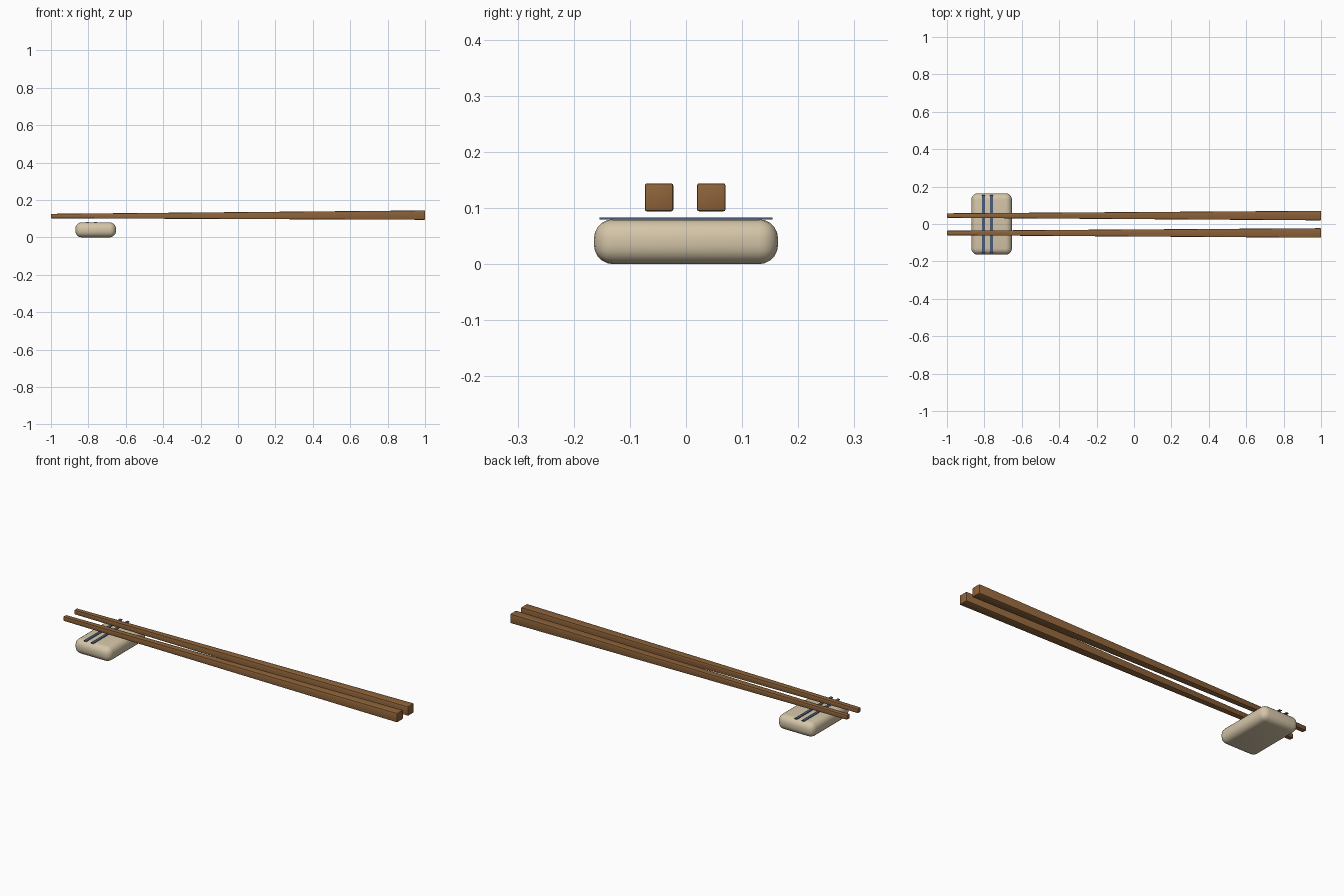
import bpy
import bmesh

default = bpy.data.objects.get("Cube")
if default:
    bpy.data.objects.remove(default, do_unlink=True)


def make_material(name, color):
    mat = bpy.data.materials.new(name)
    mat.use_nodes = True
    mat.diffuse_color = (*color, 1)
    mat.node_tree.nodes["Principled BSDF"].inputs["Base Color"].default_value = (*color, 1)
    return mat


wood = make_material("warm wood", (0.27, 0.125, 0.042))
ceramic = make_material("cream ceramic", (0.66, 0.56, 0.39))
navy = make_material("navy glaze", (0.07, 0.11, 0.2))


def make_box(name, center, size, mat, bevel=0, segments=1, shape=None):
    """Box with optional per-vertex reshaping and rounded edges."""
    bm = bmesh.new()
    bmesh.ops.create_cube(bm, size=1)
    for v in bm.verts:
        v.co = [c * s for c, s in zip(v.co, size)]
        if shape:
            shape(v.co)
    mesh = bpy.data.meshes.new(name)
    bm.to_mesh(mesh)
    bm.free()
    mesh.materials.append(mat)
    obj = bpy.data.objects.new(name, mesh)
    obj.location = center
    bpy.context.collection.objects.link(obj)
    if bevel:
        mod = obj.modifiers.new("rounded edges", 'BEVEL')
        mod.width = bevel
        mod.segments = segments
        bpy.ops.object.select_all(action='DESELECT')
        obj.select_set(True)
        bpy.context.view_layer.objects.active = obj
        bpy.ops.object.modifier_apply(modifier=mod.name)
        bpy.ops.object.shade_smooth_by_angle()
    return obj


def taper(co):
    """Narrow the stick toward its tip at -x, with the tip slightly lower."""
    if co.x < 0:
        co.y *= 0.48
        co.z = co.z * 0.48 - 0.005


# Pair of tapered square chopsticks
for side, y in (("left", -0.048), ("right", 0.045)):
    make_box("chopstick_" + side, (0, y, 0.119), (2, 0.051, 0.05), wood,
             bevel=0.004, segments=2, shape=taper)

# Rounded ceramic rest under the tips
make_box("rest", (-0.761, 0, 0.04), (0.217, 0.328, 0.08), ceramic,
         bevel=0.034, segments=5)

# Two painted stripes along the top of the rest
for i, x in enumerate((-0.804, -0.762)):
    make_box(f"rest_stripe_{i + 1}", (x, 0, 0.0815), (0.015, 0.308, 0.004), navy)
